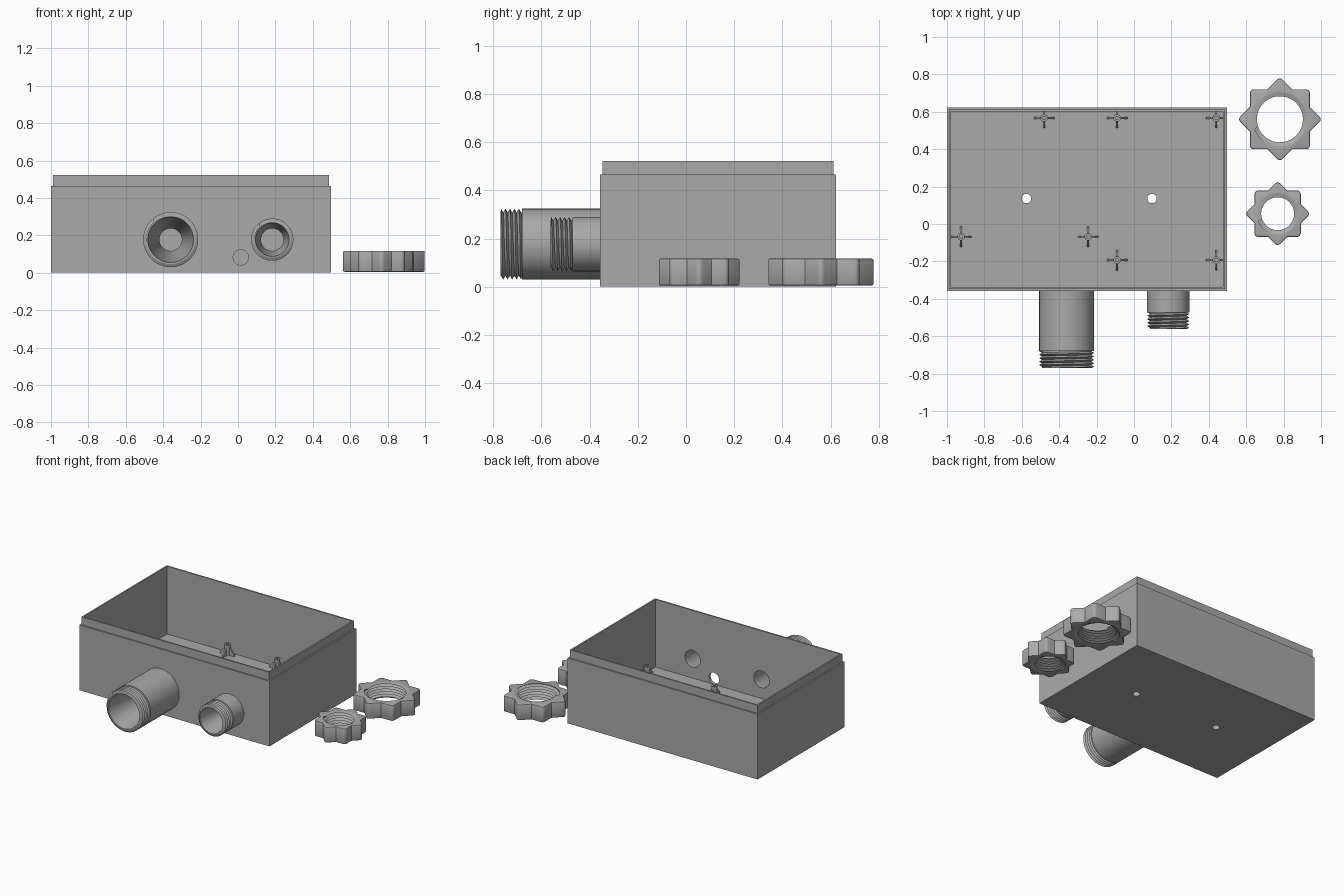
import bpy, bmesh, math
from mathutils import Matrix, Vector

if "Cube" in bpy.data.objects:
    bpy.data.objects.remove(bpy.data.objects["Cube"])

grey = bpy.data.materials.new("plain grey")
grey.diffuse_color = (0.40, 0.40, 0.40, 1)
grey.use_nodes = True
grey.node_tree.nodes["Principled BSDF"].inputs["Base Color"].default_value = grey.diffuse_color
SEG = 64


def finish(name, bm, smooth=True):
    """Turn a bmesh into a named object."""
    mesh = bpy.data.meshes.new(name)
    bm.to_mesh(mesh)
    bm.free()
    mesh.materials.append(grey)
    ob = bpy.data.objects.new(name, mesh)
    bpy.context.collection.objects.link(ob)
    if smooth:
        bpy.ops.object.select_all(action='DESELECT')
        ob.select_set(True)
        bpy.context.view_layer.objects.active = ob
        bpy.ops.object.shade_smooth_by_angle(angle=math.radians(30))
    return ob


def loft(bm, rings, caps=False):
    """Join equal-sized closed loops of points with quads."""
    loops = [[bm.verts.new(p) for p in r] for r in rings]
    n = len(loops[0])
    for a, b in zip(loops, loops[1:]):
        for i in range(n):
            j = (i + 1) % n
            bm.faces.new((a[i], a[j], b[j], b[i]))
    if caps:
        bm.faces.new(loops[0][::-1])
        bm.faces.new(loops[-1])


def circle(r, z):
    return [(r * math.cos(2 * math.pi * i / SEG), r * math.sin(2 * math.pi * i / SEG), z)
            for i in range(SEG)]


def thread(bm, z0, z1, base, crest, pitch, inward=False):
    """Helical V thread between z0 and z1, flush with the base radius at both ends."""
    steps = 2 * (int((z1 - z0) / pitch) + 3)
    cols = []
    for i in range(SEG + 1):
        turn = i / SEG
        a = 2 * math.pi * turn
        col = []
        for k in range(-2, steps):
            z = z0 + (k / 2 + turn) * pitch
            r = crest if k % 2 and z0 < z < z1 else base
            z = min(max(z, z0), z1)
            col.append(bm.verts.new((r * math.cos(a), r * math.sin(a), z)))
        cols.append(col)
    new = []
    for a, b in zip(cols, cols[1:]):
        for k in range(len(a) - 1):
            q = (a[k], b[k], b[k + 1], a[k + 1])
            new.append(bm.faces.new(q[::-1] if inward else q))
    bmesh.ops.remove_doubles(bm, verts=[v for c in cols for v in c], dist=1e-5)
    bmesh.ops.dissolve_degenerate(bm, edges=bm.edges[:], dist=1e-5)


def cut(ob, location, radius, depth, axis='Z'):
    """Drill a round hole through an object."""
    bpy.ops.mesh.primitive_cylinder_add(
        vertices=SEG, radius=radius, depth=depth, location=location,
        rotation=(math.pi / 2, 0, 0) if axis == 'Y' else (0, 0, 0))
    tool = bpy.context.object
    mod = ob.modifiers.new("hole", 'BOOLEAN')
    mod.operation, mod.solver, mod.object = 'DIFFERENCE', 'EXACT', tool
    bpy.ops.object.select_all(action='DESELECT')
    ob.select_set(True)
    bpy.context.view_layer.objects.active = ob
    bpy.ops.object.modifier_apply(modifier=mod.name)
    bpy.data.objects.remove(tool, do_unlink=True)


# Open box with a stepped rim
X0, X1, Y0, Y1 = -1.0, 0.497, -0.357, 0.622
FLOOR, WALL = 0.04, 0.021


def rect(inset, z):
    a, b, c, d = X0 + inset, X1 - inset, Y0 + inset, Y1 - inset
    return [(a, c, z), (b, c, z), (b, d, z), (a, d, z)]


bm = bmesh.new()
loft(bm, [rect(0, 0), rect(0, 0.465), rect(0.01, 0.465), rect(0.01, 0.522),
          rect(WALL, 0.522), rect(WALL, FLOOR)], caps=True)
box = finish("box", bm, smooth=False)
for x, z, r in ((-0.36, 0.177, 0.06), (0.183, 0.177, 0.06), (0.015, 0.082, 0.041)):
    cut(box, (x, Y0, z), r, 0.1, 'Y')
for x in (-0.575, 0.096):
    cut(box, (x, 0.136, 0.02), 0.025, 0.1)
bpy.ops.object.shade_smooth_by_angle(angle=math.radians(30))


# Threaded cable spouts with funnel-shaped bores
def spout(name, x, z, r, mouth, length):
    bm = bmesh.new()
    start, root = length - 0.09, r - 0.016
    loft(bm, [circle(r, 0), circle(r, start), circle(root, start)])
    thread(bm, start, length, root, r, 0.0185)
    loft(bm, [circle(root, length), circle(mouth, length), circle(0.06, 0)])
    bm.transform(Matrix.Translation((x, Y0, z)) @ Matrix.Rotation(math.pi / 2, 4, 'X'))
    finish(name, bm)


spout("large_spout", -0.36, 0.177, 0.147, 0.122, 0.413)
spout("small_spout", 0.183, 0.177, 0.113, 0.09, 0.205)


# Star-shaped nuts made of two crossed squares, with threaded bores
def nut(name, x, y, half, bore, crest):
    z0, z1 = 0.005, 0.117
    bm = bmesh.new()
    tip, notch = half * math.sqrt(2), half / math.cos(math.pi / 8)
    star = []
    for i in range(16):
        a, r = i * math.pi / 8, notch if i % 2 else tip
        star.append((r * math.cos(a), r * math.sin(a)))
    loft(bm, [[(*p, z) for p in star] for z in (z0, z1)], caps=True)
    tips = [e for e in bm.edges
            if abs(e.verts[0].co.z - e.verts[1].co.z) > 0.01
            and e.verts[0].co.xy.length > (tip + notch) / 2]
    bmesh.ops.bevel(bm, geom=tips, offset=0.02, segments=4, profile=0.5, affect='EDGES')
    rims = [e for e in bm.edges if abs(e.verts[0].co.z - e.verts[1].co.z) < 1e-4]
    bmesh.ops.bevel(bm, geom=rims, offset=0.007, segments=2, profile=0.5, affect='EDGES')
    body = finish(name, bm)
    cut(body, (0, 0, 0.06), bore, 0.3)
    bpy.ops.object.shade_smooth_by_angle(angle=math.radians(30))
    body.location = (x, y, 0)
    bm = bmesh.new()
    thread(bm, z0, z1, bore, crest, 0.0185, inward=True)
    finish(name + "_thread", bm).location = (x, y, 0)


nut("large_nut", 0.78, 0.56, 0.16, 0.145, 0.123)
nut("small_nut", 0.768, 0.055, 0.124, 0.11, 0.088)


# Board posts: hollow pins braced by four tapering ribs
def post(index, x, y):
    bm = bmesh.new()
    h = 0.075
    loft(bm, [circle(0.02, 0), circle(0.02, h), circle(0.009, h), circle(0.009, 0.01)], caps=True)
    for q in range(4):
        rib = []
        for side in (-0.005, 0.005):
            pts = [(0.016, side, 0), (0.055, side, 0), (0.055, side, 0.012), (0.016, side, 0.055)]
            rib.append([Matrix.Rotation(q * math.pi / 2, 3, 'Z') @ Vector(p) for p in pts])
        loft(bm, rib, caps=True)
    bmesh.ops.recalc_face_normals(bm, faces=bm.faces[:])
    finish("post_%d" % index, bm).location = (x, y, FLOOR)


for i, (x, y) in enumerate(((-0.48, 0.567), (-0.09, 0.567), (0.44, 0.567), (-0.925, -0.068),
                            (-0.245, -0.068), (-0.09, -0.193), (0.44, -0.193))):
    post(i + 1, x, y)
